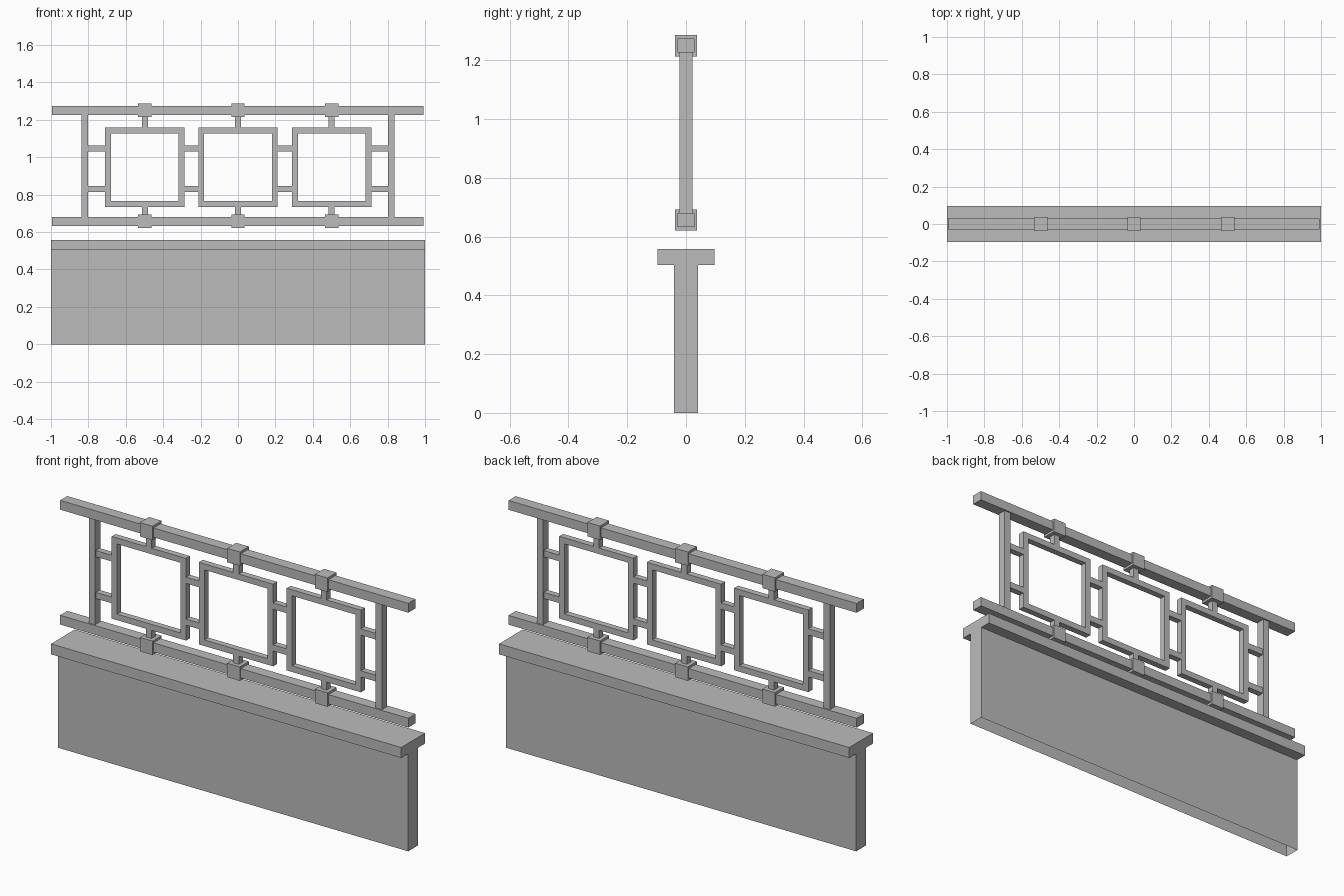
import bpy
import bmesh
from mathutils import Vector

cube = bpy.data.objects.get("Cube")
if cube:
    bpy.data.objects.remove(cube, do_unlink=True)

# Single plain grey finish
grey = bpy.data.materials.new("plain grey")
grey.use_nodes = True
grey.diffuse_color = (0.5, 0.5, 0.5, 1)
grey.node_tree.nodes["Principled BSDF"].inputs["Base Color"].default_value = grey.diffuse_color


def finish(name, bm):
    mesh = bpy.data.meshes.new(name)
    bm.to_mesh(mesh)
    bm.free()
    mesh.materials.append(grey)
    obj = bpy.data.objects.new(name, mesh)
    bpy.context.collection.objects.link(obj)
    return obj


def add_box(bm, x0, x1, z0, z1, half_depth):
    """Box spanning the given x and z ranges, centred on y = 0."""
    verts = bmesh.ops.create_cube(bm, size=1)["verts"]
    for v in verts:
        v.co = Vector((x1 if v.co.x > 0 else x0,
                       v.co.y * 2 * half_depth,
                       z1 if v.co.z > 0 else z0))


def box(name, *dims):
    bm = bmesh.new()
    add_box(bm, *dims)
    return finish(name, bm)


def open_frame(name, cx, cz, outer, inner, half_depth):
    """Square picture frame: inset front face, extruded back."""
    bm = bmesh.new()
    rings = []
    for r in (outer, inner):
        rings.append([bm.verts.new((cx + sx * r, -half_depth, cz + sz * r))
                      for sx, sz in ((-1, -1), (1, -1), (1, 1), (-1, 1))])
    out, inn = rings
    faces = [bm.faces.new((out[i], out[(i + 1) % 4], inn[(i + 1) % 4], inn[i]))
             for i in range(4)]
    ext = bmesh.ops.extrude_face_region(bm, geom=faces, use_keep_orig=True)
    moved = [g for g in ext["geom"] if isinstance(g, bmesh.types.BMVert)]
    bmesh.ops.translate(bm, verts=moved, vec=(0, 2 * half_depth, 0))
    bmesh.ops.recalc_face_normals(bm, faces=bm.faces)
    return finish(name, bm)


# Wall, open underneath, with its overhanging cap
bm = bmesh.new()
add_box(bm, -1, 1, 0, 0.505, 0.04)
bm.normal_update()
bmesh.ops.delete(bm, geom=[f for f in bm.faces if f.normal.z < -0.5], context="FACES_ONLY")
finish("wall", bm)
box("wall_cap", -1, 1, 0.504, 0.558, 0.097)

# Rails
RAILS = {"lower": 0.657, "upper": 1.25}
for level, z in RAILS.items():
    box(level + "_rail", -0.995, 0.993, z - 0.024, z + 0.024, 0.029)

# End posts
for side, x in (("right", -0.819), ("left", 0.819)):
    box(side + "_post", x - 0.018, x + 0.018, 0.68, 1.228, 0.022)

# Square frames, each held by a clamp and stem on both rails
CZ, OUTER, INNER, DEPTH = 0.947, 0.212, 0.181, 0.016
centres = {"right": -0.498, "middle": 0, "left": 0.501}
for side, x in centres.items():
    open_frame(side + "_square_frame", x, CZ, OUTER, INNER, DEPTH)
    for level, z in RAILS.items():
        box(f"{side}_{level}_clamp", x - 0.036, x + 0.036, z - 0.036, z + 0.036, 0.037)
        sign = 1 if z > CZ else -1
        ends = sorted((CZ + sign * OUTER, z - sign * 0.034))
        box(f"{side}_{level}_stem", x - 0.016, x + 0.016, *ends, DEPTH)

# Short horizontal links between posts and frames
stops = [-0.801] + [x + s * OUTER for x in centres.values() for s in (-1, 1)] + [0.801]
for i in range(0, len(stops), 2):
    for level, z in (("lower", 0.83), ("upper", 1.046)):
        box(f"{level}_link_{i // 2 + 1}", stops[i], stops[i + 1], z - 0.016, z + 0.016, DEPTH)
